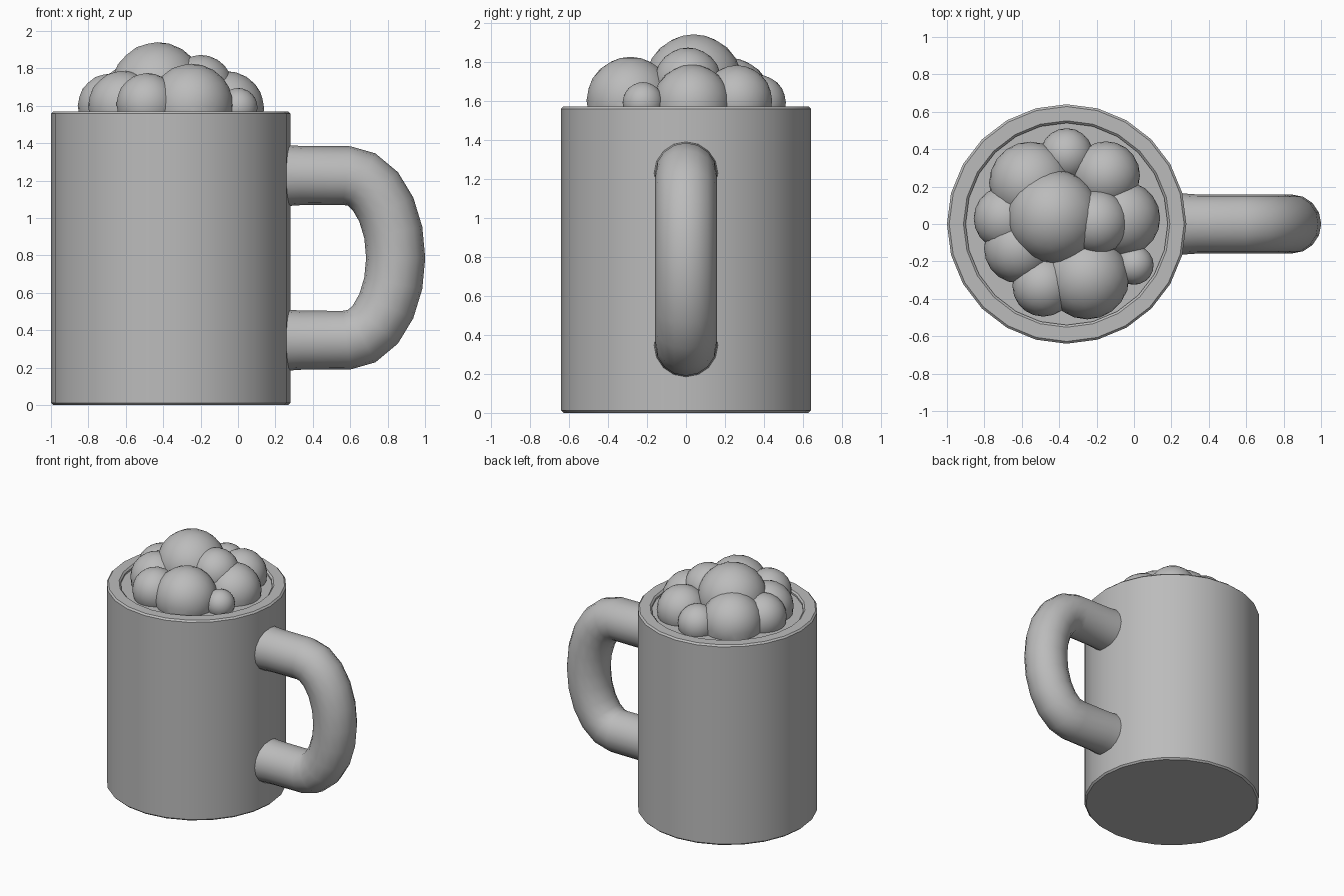
import bpy, bmesh, math
from mathutils import Vector

cube = bpy.data.objects.get("Cube")
if cube:
    bpy.data.objects.remove(cube, do_unlink=True)

grey = bpy.data.materials.new("plain_grey")
grey.use_nodes = True
colour = (0.5, 0.5, 0.5, 1)
grey.diffuse_color = colour
grey.node_tree.nodes["Principled BSDF"].inputs["Base Color"].default_value = colour

MUG_X, RADIUS, HEIGHT = -0.36, 0.64, 1.57
INNER, DRINK_Z = 0.54, 1.545


def finish(obj, angle=35):
    if not obj.data.materials:
        obj.data.materials.append(grey)
    bpy.ops.object.select_all(action="DESELECT")
    obj.select_set(True)
    bpy.context.view_layer.objects.active = obj
    bpy.ops.object.shade_smooth_by_angle(angle=math.radians(angle))


def mesh_object(name, bm):
    mesh = bpy.data.meshes.new(name)
    bm.to_mesh(mesh)
    bm.free()
    obj = bpy.data.objects.new(name, mesh)
    bpy.context.collection.objects.link(obj)
    finish(obj)
    return obj


# Mug body: a turned profile with softened edges, closed by the drink surface
bm = bmesh.new()
soft = 0.012
profile = [(0, 0), (RADIUS - soft, 0), (RADIUS, soft), (RADIUS, HEIGHT - soft),
           (RADIUS - soft, HEIGHT), (INNER + soft, HEIGHT),
           (INNER, HEIGHT - soft), (INNER, DRINK_Z), (0, DRINK_Z)]
verts = [bm.verts.new((MUG_X, r, z)) for r, z in profile]
edges = [bm.edges.new(pair) for pair in zip(verts, verts[1:])]
bmesh.ops.spin(bm, geom=verts + edges, cent=(MUG_X, 0, 0), axis=(0, 0, 1),
               angle=math.tau, steps=24)
bmesh.ops.remove_doubles(bm, verts=bm.verts, dist=0.0005)
bmesh.ops.recalc_face_normals(bm, faces=bm.faces)
mesh_object("mug_body", bm)

# Handle: round tube along a half ellipse with two straight ends
mid_z, bend_x, tube = 0.787, 0.58, 0.158
arc = [Vector((bend_x + 0.263 * math.cos(t), 0, mid_z + 0.44 * math.sin(t)))
       for t in (math.pi * (0.5 - i / 10) for i in range(11))]
top, bottom = arc[0], arc[-1]
path = [Vector((0.2, 0, top.z)), Vector((0.34, 0, top.z))] + arc
path += [Vector((0.34, 0, bottom.z)), Vector((0.2, 0, bottom.z))]
curve = bpy.data.curves.new("handle", "CURVE")
curve.dimensions = "3D"
curve.bevel_depth = tube
curve.bevel_resolution = 6
spline = curve.splines.new("POLY")
spline.points.add(len(path) - 1)
for i, (point, co) in enumerate(zip(spline.points, path)):
    point.co = (*co, 1)
    point.radius = 1.06 if i in (0, len(path) - 1) else 1
handle = bpy.data.objects.new("handle", curve)
bpy.context.collection.objects.link(handle)
bpy.ops.object.select_all(action="DESELECT")
handle.select_set(True)
bpy.context.view_layer.objects.active = handle
bpy.ops.object.convert(target="MESH")
finish(bpy.context.view_layer.objects.active, 50)

# Foam: overlapping bubbles (x, y, z, radius) trimmed at the drink surface
bubbles = {
    "crown": (-0.43, 0.04, 1.69, 0.25),
    "front": (-0.25, -0.285, 1.60, 0.225),
    "front_left": (-0.485, -0.33, 1.61, 0.165),
    "front_right_small": (0.0, -0.22, 1.59, 0.105),
    "right": (-0.06, 0.03, 1.585, 0.2),
    "right_upper": (-0.2, 0.01, 1.70, 0.172),
    "back_right": (-0.15, 0.26, 1.60, 0.182),
    "back_left": (-0.555, 0.22, 1.60, 0.22),
    "back": (-0.36, 0.37, 1.59, 0.142),
    "left": (-0.685, 0.03, 1.60, 0.172),
    "left_front": (-0.615, -0.13, 1.60, 0.187),
}
for name, (x, y, z, r) in bubbles.items():
    bm = bmesh.new()
    bmesh.ops.create_icosphere(bm, subdivisions=3, radius=r)
    bmesh.ops.translate(bm, verts=bm.verts, vec=(x, y, z))
    bmesh.ops.bisect_plane(bm, geom=bm.verts[:] + bm.edges[:] + bm.faces[:],
                           plane_co=(0, 0, DRINK_Z - 0.005), plane_no=(0, 0, 1),
                           clear_inner=True)
    mesh_object("foam_" + name, bm)
